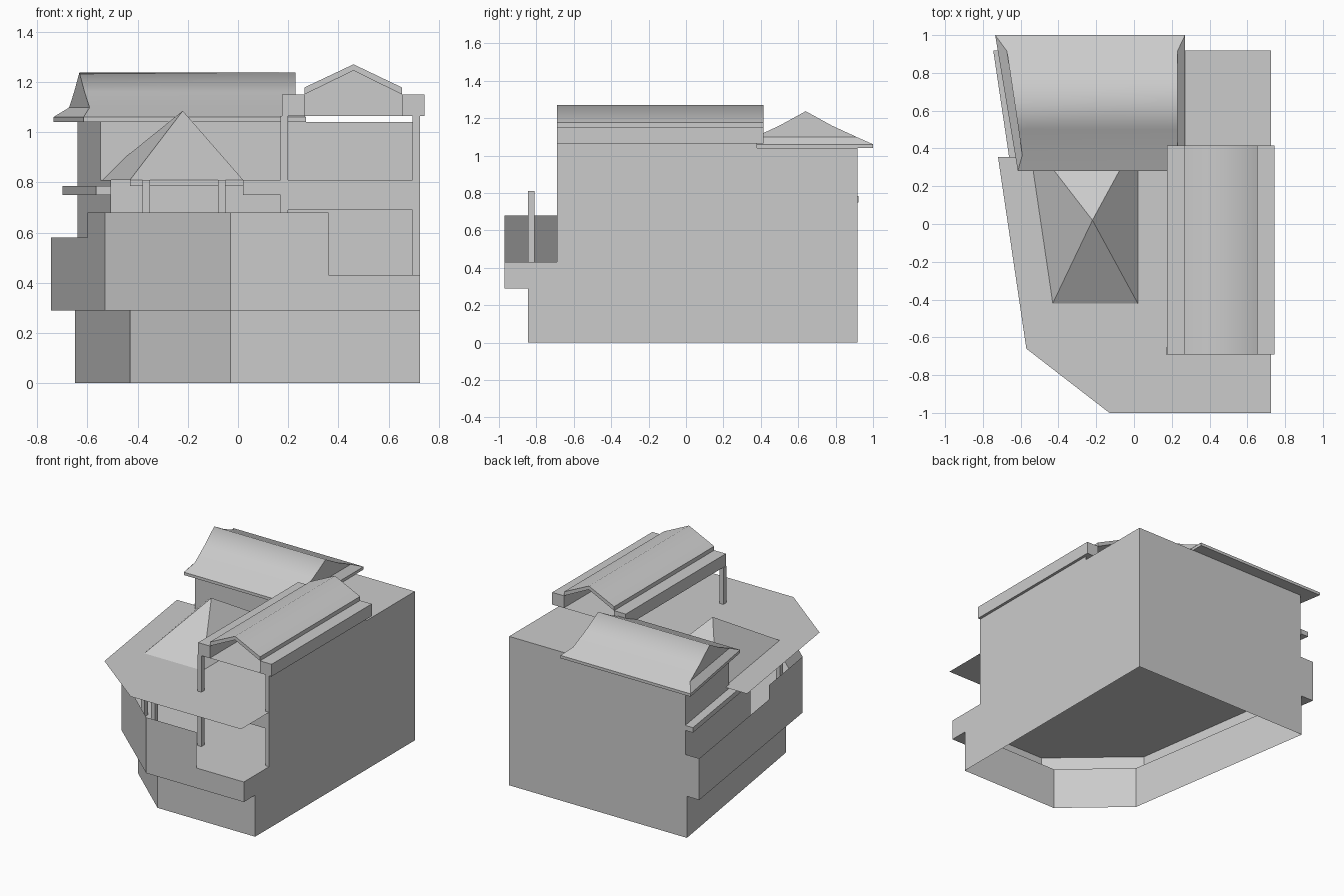
import bpy, bmesh

if "Cube" in bpy.data.objects:
    bpy.data.objects.remove(bpy.data.objects["Cube"])

def mesh(name, verts, faces):
    me = bpy.data.meshes.new(name)
    me.from_pydata(verts, [], faces)
    bm = bmesh.new()
    bm.from_mesh(me)
    bmesh.ops.recalc_face_normals(bm, faces=bm.faces)
    bm.to_mesh(me)
    bm.free()
    ob = bpy.data.objects.new(name, me)
    bpy.context.collection.objects.link(ob)
    return ob

def wall(name, pts, z0, z1):
    """Thin vertical wall along a plan path."""
    n = len(pts)
    v = [(x, y, z) for z in (z0, z1) for x, y in pts]
    return mesh(name, v, [(i, i + 1, n + i + 1, n + i) for i in range(n - 1)])

def plate(name, pts, z):
    """Thin horizontal sheet."""
    return mesh(name, [(x, y, z) for x, y in pts], [tuple(range(len(pts)))])

def prism(name, pts, z0, z1):
    """Closed solid over a plan outline."""
    n = len(pts)
    v = [(x, y, z) for z in (z0, z1) for x, y in pts]
    f = [(i, (i + 1) % n, n + (i + 1) % n, n + i) for i in range(n)]
    return mesh(name, v, f + [tuple(range(n))[::-1], tuple(range(n, 2 * n))])

def box(name, x0, x1, y0, y1, z0, z1):
    return prism(name, [(x0, y0), (x1, y0), (x1, y1), (x0, y1)], z0, z1)

def smooth_strips(ob, keep_flat):
    """Smooth along a roof slope, sharp at flat end panels."""
    for i, p in enumerate(ob.data.polygons):
        p.use_smooth = i not in keep_flat

R, B, F = 0.724, 0.918, 0.31     # right wall, back wall, upper front wall

# Ground floor, open underneath
ground = [(R, -.845), (-.03, -.845), (-.43, -.49), (-.65, B)]
wall("ground_walls", ground, 0, .29)

# Overhanging first floor: underside ring, terrace floor and parapets
mid = [(R, -.97), (-.03, -.97), (-.53, -.53), (-.745, B)]
mesh("overhang_underside", [(x, y, .29) for x, y in ground + mid],
     [(i, i + 1, i + 5, i + 4) for i in range(3)])
plate("terrace_floor", mid + [(R, B)], .43)
wall("low_parapet", [(R, -.69), (R, -.97), (.36, -.97)], .29, .43)
wall("high_parapet", [(.36, -.97), (-.03, -.97), (-.53, -.53), (-.60, -.06)], .29, .68)
wall("side_parapet", [(-.60, -.06), (-.745, B)], .29, .58)

# Right wall and stepped back wall
mesh("right_wall", [(R, -.845, 0), (R, B, 0), (R, B, 1.04), (R, .38, 1.04), (R, .38, 1.065),
                    (R, -.69, 1.065), (R, -.69, .29), (R, -.845, .29)], [tuple(range(8))])
wall("right_wall_inner_face", [(R, -.69), (.695, -.69), (.695, F)], .43, 1.065)
mesh("back_wall", [(x, B, z) for x, z in ((R, 0), (-.65, 0), (-.65, .29), (-.745, .29),
     (-.745, .58), (-.64, .58), (-.64, 1.04), (R, 1.04))], [tuple(range(8))])

# Upper storey
wall("upper_front_wall", [(R, F), (-.548, F)], .43, 1.04)
wall("upper_left_wall", [(-.548, F), (-.64, B)], .43, 1.04)
wall("lower_left_wall", [(-.505, .01), (-.548, F)], .43, .81)
plate("upper_flat_top", [(R, F), (R, B), (-.64, B), (-.548, F)], 1.04)
prism("left_ledge", [(-.565, .01), (-.505, .01), (-.64, .923), (-.70, .923)], .75, .785)

# Thin canopy with hanging lintels beneath it
plate("canopy", [(R, -1), (-.13, -1), (-.57, -.66), (-.72, .355), (-.555, .355),
                 (-.548, F), (R, F)], .81)
wall("lintel_right", [(.695, -.69), (.17, -.69)], .69, .81)
wall("lintel_middle", [(.17, -.69), (.02, -.69), (.02, -.42)], .75, .81)
wall("lintel_left", [(.02, -.42), (-.43, -.42)], .785, .81)

# Posts
for i, (x, y, z0, z1) in enumerate([(.17, -.69, .43, 1.065), (-.08, -.845, .43, .81),
                                    (-.38, -.53, .43, .81)]):
    box(f"post_{i + 1}", x, x + .03, y, y + .035, z0, z1)

# Pyramid skylight
mesh("pyramid_roof", [(-.43, -.42, .81), (.02, -.42, .81), (.02, .46, .81), (-.56, .46, .81),
                      (-.22, .02, 1.085)], [(0, 1, 4), (1, 2, 4), (2, 3, 4), (3, 0, 4)])

# Rear hip-and-gable roof: curved cross section, slanted left end
profile = [(.28, 1.06), (.365, 1.098), (.50, 1.16), (.64, 1.237),
           (.78, 1.16), (.915, 1.098), (1.0, 1.06)]
n = len(profile)
left, right = [], []
for i, (y, z) in enumerate(profile):
    end = i in (0, n - 1)
    x = (-.615 if i == 0 else -.735) if end else -.632 - (y - .64) * .148
    left.append((x, y, z))
    right.append((.27 if end else .23, y, z))
slopes = [(i, i + 1, n + i + 1, n + i) for i in range(n - 1)]
roof = mesh("rear_roof", left + right, slopes)
smooth_strips(roof, ())
for side, pts in (("left", left), ("right", right)):
    mesh(f"rear_roof_{side}_end", pts, [tuple(range(1, n - 1)), (0, 1, n - 2, n - 1)])
eave = [left[0][:2], right[0][:2], right[-1][:2], left[-1][:2]]
wall("rear_roof_fascia", eave + eave[:1], 1.04, 1.06)
plate("rear_roof_soffit", eave, 1.04)

# Long side roof: shallow gable between two box gutters
y0, y1 = -.69, .415
for side, x in (("left", .175), ("right", .653)):
    box(f"gutter_{side}", x, x + .09, y0, y1, 1.065, 1.15)
low = [(.265, 1.15), (.46, 1.245), (.653, 1.15)]
high = [(.265, 1.178), (.46, 1.27), (.653, 1.178)]
for name, sec in (("side_roof_underside", low), ("side_roof_top", high)):
    ob = mesh(name, [(x, y, z) for y in (y0, y1) for x, z in sec], [(0, 1, 4, 3), (1, 2, 5, 4)])
    smooth_strips(ob, ())
for side, y in (("front", y0), ("back", y1)):
    mesh(f"side_roof_{side}_barge", [(x, y, z) for x, z in low + high], [(0, 1, 4, 3), (1, 2, 5, 4)])
for side, x in (("left", .265), ("right", .653)):
    wall(f"side_roof_{side}_edge", [(x, y0), (x, y1)], 1.15, 1.178)
plate("side_roof_ceiling", [(.265, y0), (.653, y0), (.653, y1), (.265, y1)], 1.065)
mesh("side_roof_inner_panel", [(x, -.14, z) for x, z in [(.265, 1.065)] + low + [(.653, 1.065)]],
     [(0, 1, 2, 3, 4)])
